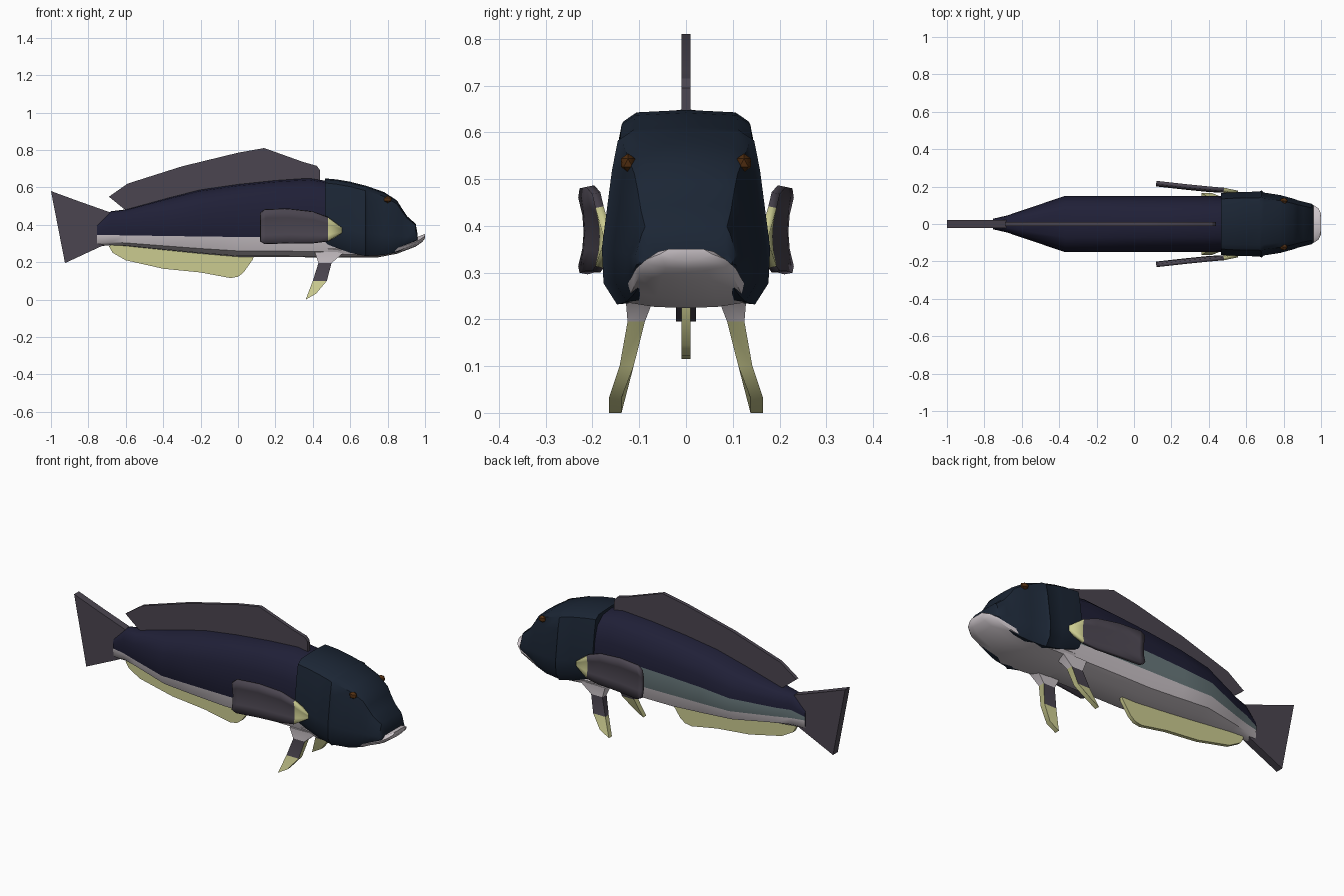
import bpy, bmesh, math
from mathutils import Vector, Matrix

if "Cube" in bpy.data.objects:
    bpy.data.objects.remove(bpy.data.objects["Cube"])


def mat(name, r, g, b):
    m = bpy.data.materials.new(name)
    m.diffuse_color = (r, g, b, 1)
    m.use_nodes = True
    m.node_tree.nodes["Principled BSDF"].inputs["Base Color"].default_value = m.diffuse_color
    return m


NAVY = mat("navy", .014, .014, .038)
HEAD = mat("head_blue", .011, .019, .035)
TEAL = mat("teal_grey", .14, .19, .20)
FIN = mat("fin_grey", .07, .06, .08)
PALE = mat("pale_belly", .60, .55, .58)
YELLOW = mat("yellow", .60, .60, .28)
BROWN = mat("eye_brown", .09, .03, .006)


def finish(name, bm, mats, angle=40, mods=()):
    bmesh.ops.recalc_face_normals(bm, faces=bm.faces)
    me = bpy.data.meshes.new(name)
    bm.to_mesh(me)
    bm.free()
    for m in mats:
        me.materials.append(m)
    ob = bpy.data.objects.new(name, me)
    bpy.context.collection.objects.link(ob)
    bpy.ops.object.select_all(action='DESELECT')
    ob.select_set(True)
    bpy.context.view_layer.objects.active = ob
    bpy.ops.object.shade_smooth_by_angle(angle=math.radians(angle))
    return ob


def loft(name, rings, mats, pick=lambda i, j: 0, closed=True, angle=40):
    bm = bmesh.new()
    vs = [[bm.verts.new(p) for p in r] for r in rings]
    n = len(rings[0])
    for i in range(len(vs) - 1):
        for j in range(n if closed else n - 1):
            k = (j + 1) % n
            f = bm.faces.new((vs[i][j], vs[i][k], vs[i + 1][k], vs[i + 1][j]))
            f.material_index = pick(i, j)
    if closed:
        bm.faces.new(vs[0]).material_index = pick(0, 0)
        bm.faces.new(vs[-1]).material_index = pick(len(vs) - 2, 0)
    return finish(name, bm, mats, angle)


def ring(x, half):
    full = half + [(-y, z) for y, z in reversed(half[1:-1])]
    return [(x, y, z) for y, z in full]


def plate(name, outline, thick, m):
    bm = bmesh.new()
    f = bm.faces.new([bm.verts.new((x, -thick / 2, z)) for x, z in outline])
    g = bmesh.ops.extrude_face_region(bm, geom=[f])
    bmesh.ops.translate(bm, vec=(0, thick, 0),
                        verts=[v for v in g['geom'] if isinstance(v, bmesh.types.BMVert)])
    return finish(name, bm, [m], 30)


# Body: x, half width, top, colour line, bottom
BODY = [(-.755, .028, .40, .345, .285), (-.68, .045, .472, .345, .29),
        (-.6, .072, .482, .343, .286), (-.37, .15, .545, .34, .262),
        (-.2, .15, .588, .337, .245), (0, .15, .617, .335, .228),
        (.2, .15, .638, .333, .228), (.38, .15, .65, .33, .226), (.56, .148, .62, .32, .225)]
BSEC = [(0, 1), (.48, .97), (.8, .84), (.95, .6), (1, .36), (.98, 0), (.82, -.7), (.42, -.95), (0, -1)]


def body_pick(i, j):
    row = j if j < 8 else 15 - j
    if row > 4:
        return 2
    return 1 if j == 4 else 0


loft("body", [ring(x, [(w * a, zm + t * ((zt - zm) if t > 0 else (zm - zb))) for a, t in BSEC])
              for x, w, zt, zm, zb in BODY], [NAVY, TEAL, PALE], body_pick)

# Head: x, half width, top, bottom; the small step is the gill cover edge
HSEC = [(0, 1), (.64, .985), (.81, .93), (.88, .76), (1, .32), (.98, .12), (.82, 0), (0, .04)]
HEADS = [(.465, .165, .648, .30), (.53, .17, .642, .275), (.6, .172, .63, .25),
         (.67, .173, .612, .235), (.682, .18, .609, .232), (.695, .168, .605, .234),
         (.78, .155, .575, .238), (.85, .136, .53, .254), (.875, .127, .49, .265),
         (.905, .119, .445, .282), (.95, .108, .405, .305), (.96, .10, .35, .315)]
loft("head", [ring(x, [(w * a, zb + t * (zt - zb)) for a, t in HSEC]) for x, w, zt, zb in HEADS], [HEAD])

# Throat and lower jaw
JSEC = [(0, 1), (.7, 1), (1, .55), (.93, .25), (.5, .06), (0, 0)]
JAW = [(.48, .13, .31, .225), (.6, .14, .29, .224), (.74, .14, .275, .224), (.85, .125, .30, .245),
       (.95, .107, .33, .283), (.985, .085, .345, .308), (1.0, .055, .35, .328)]
loft("lower_jaw", [ring(x, [(w * a, zb + t * (zt - zb)) for a, t in JSEC]) for x, w, zt, zb in JAW], [PALE])

# Fins on the centre line
plate("dorsal_fin", [(-.69, .55), (-.59, .62), (-.3, .712), (0, .785), (.14, .81), (.35, .735),
                     (.42, .715), (.437, .695), (.44, .6), (0, .52), (-.5, .45), (-.61, .485)], .02, FIN)
plate("tail_fin", [(-1, .58), (-.85, .525), (-.68, .465), (-.66, .38), (-.72, .29), (-.925, .195)], .042, FIN)
plate("anal_fin", [(-.69, .285), (-.65, .31), (-.3, .30), (.09, .26), (.08, .215), (.03, .145), (0, .122),
                   (-.04, .115), (-.2, .145), (-.4, .165), (-.6, .21), (-.67, .25)], .02, YELLOW)

# Paired fins and eyes
PECT = [(.555, .385, .355, .168), (.48, .44, .312, .176), (.40, .47, .302, .18), (.27, .485, .302, .193),
        (.145, .482, .298, .207), (.12, .462, .312, .21)]
PELV = [(.41, .57, .065, .13, .255), (.43, .50, .088, .125, .195), (.40, .475, .112, .142, .10),
        (.362, .418, .138, .165, 0)]
for s, side in ((1, "left"), (-1, "right")):
    # pectoral fin, cupped from top to bottom
    rows = []
    for x, zt, zb, y in PECT:
        bow = min(.012, (.57 - x) * .1)
        rows.append([(x, s * (y + bow * (2 * k / 4 - 1) ** 2), zt + (zb - zt) * k / 4) for k in range(5)])
    ob = loft("pectoral_fin_" + side, rows, [YELLOW, FIN], lambda i, j: 0 if i == 0 else 1, False)
    sol = ob.modifiers.new("thickness", 'SOLIDIFY')
    sol.thickness = .018
    sol.offset = 0

    # pelvic fin, yellow on its front face
    rings = []
    for i, (x0, x1, y0, y1, z) in enumerate(PELV):
        zf = z + (.032 if i == 3 else 0)
        rings.append([(x0, s * y0, z), (x1, s * y0, zf), (x1, s * y1, zf), (x0, s * y1, z)])
    loft("pelvic_fin_" + side, rings, [PALE, FIN, YELLOW],
         lambda i, j: 0 if i == 0 else 2 if i == 2 or j == 1 else 1)

    # eye
    bm = bmesh.new()
    bmesh.ops.create_icosphere(bm, subdivisions=1, radius=1)
    bmesh.ops.transform(bm, verts=bm.verts, matrix=Matrix.Translation((.80, s * .124, .535))
                        @ Matrix.Diagonal((.024, .018, .02, 1)))
    finish("eye_" + side, bm, [BROWN])
